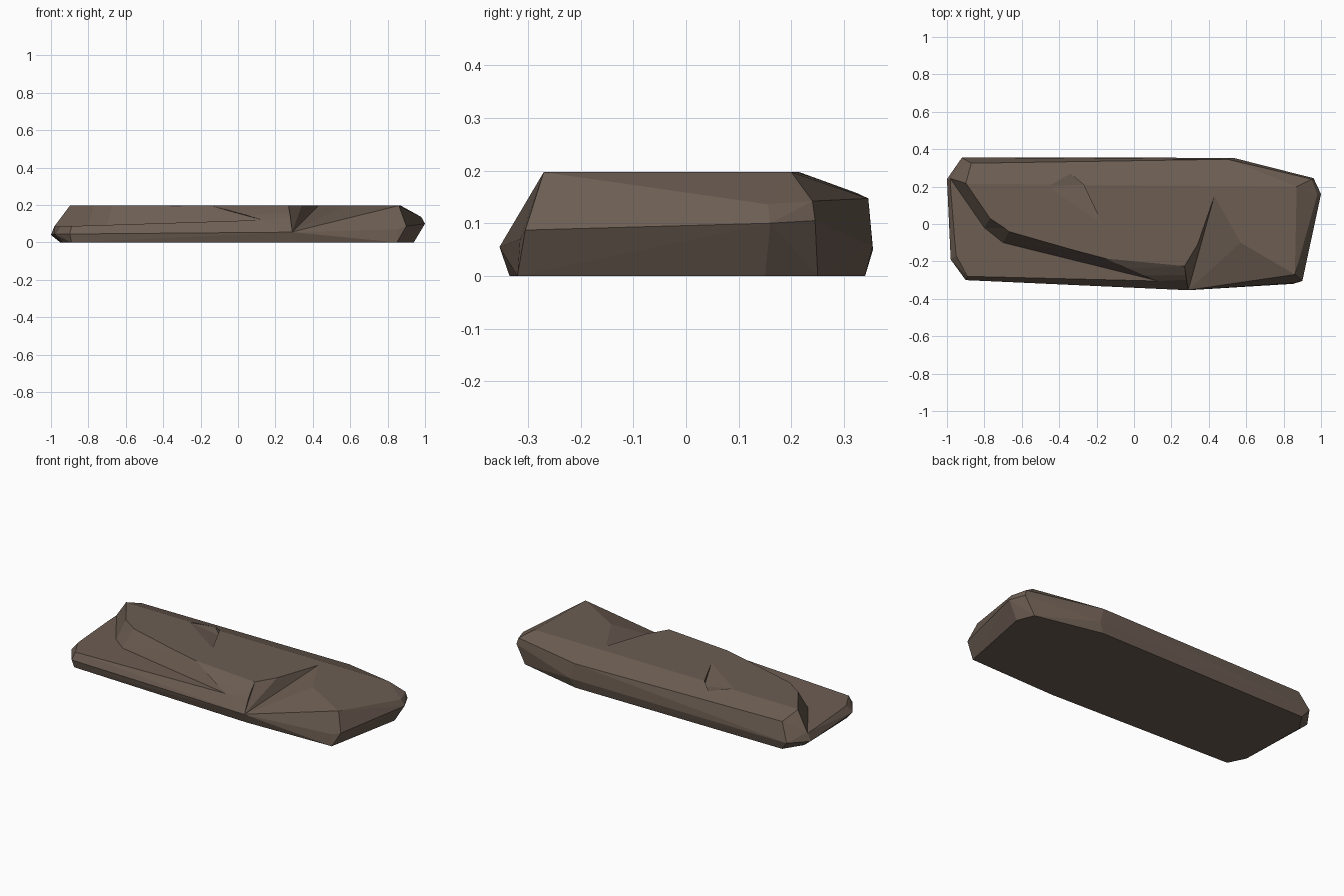
import bpy, bmesh
from mathutils import Vector

if "Cube" in bpy.data.objects:
    bpy.data.objects.remove(bpy.data.objects["Cube"])

rock = bpy.data.materials.new("brown_stone")
rock.diffuse_color = (0.15, 0.11, 0.085, 1)
rock.use_nodes = True
rock.node_tree.nodes["Principled BSDF"].inputs["Base Color"].default_value = rock.diffuse_color


def add_object(name, bm):
    bmesh.ops.recalc_face_normals(bm, faces=bm.faces)
    mesh = bpy.data.meshes.new(name)
    bm.to_mesh(mesh)
    bm.free()
    mesh.materials.append(rock)
    ob = bpy.data.objects.new(name, mesh)
    bpy.context.collection.objects.link(ob)
    return ob


def hull(name, points):
    bm = bmesh.new()
    for p in points:
        bm.verts.new(p)
    res = bmesh.ops.convex_hull(bm, input=bm.verts)
    loose = [v for v in bm.verts if not v.link_faces]
    bmesh.ops.delete(bm, geom=loose, context='VERTS')
    bmesh.ops.dissolve_limit(bm, angle_limit=0.01, verts=bm.verts, edges=bm.edges)
    return add_object(name, bm)


def loft(name, lower, upper):
    bm = bmesh.new()
    a = [bm.verts.new(p) for p in lower]
    b = [bm.verts.new(p) for p in upper]
    n = len(a)
    for i in range(n):
        j = (i + 1) % n
        bm.faces.new((a[i], a[j], b[j]))
        bm.faces.new((a[i], b[j], b[i]))
    bm.faces.new(a[::-1])
    bm.faces.new(b)
    bmesh.ops.triangulate(bm, faces=[f for f in bm.faces if len(f.verts) > 4])
    return add_object(name, bm)


def cut(target, cutter):
    cutter.hide_render = True
    mod = target.modifiers.new("chip", 'BOOLEAN')
    mod.operation = 'DIFFERENCE'
    mod.solver = 'EXACT'
    mod.object = cutter
    bpy.context.view_layer.objects.active = target
    bpy.ops.object.modifier_apply(modifier=mod.name)
    bpy.data.objects.remove(cutter)


def raised(points, z=0.5):
    return list(points) + [(p[0], p[1], z) for p in points]


# Slab body: footprint, widest rim, upper edge
foot = [(-0.88, 0.34), (0.5, 0.34), (0.9, 0.25), (0.94, 0.15), (0.85, -0.32),
        (0.29, -0.335), (-0.89, -0.29), (-0.94, -0.19), (-0.95, 0.23)]
rim = [(-0.92, 0.355, 0.05), (0.53, 0.354, 0.055), (0.96, 0.245, 0.105),
       (1.0, 0.16, 0.1), (0.9, -0.305, 0.087), (0.85, -0.315, 0.07),
       (0.29, -0.354, 0.055), (-0.9, -0.3, 0.045), (-0.98, -0.19, 0.045),
       (-1.0, 0.24, 0.04), (-0.98, 0.24, 0.09), (-0.95, -0.17, 0.086),
       (-0.89, -0.28, 0.087), (0.13, -0.305, 0.12)]
top = [(-0.87, 0.325, 0.157), (0.5, 0.346, 0.147), (0.95, 0.24, 0.142),
       (0.98, 0.155, 0.136), (-0.9, 0.215, 0.197), (0.87, 0.2, 0.197),
       (0.86, -0.27, 0.197), (0.27, -0.225, 0.197), (-0.15, -0.185, 0.197),
       (-0.67, -0.04, 0.197), (-0.77, 0.03, 0.197)]
slab = hull("stone_slab", [(x, y, 0) for x, y in foot] + rim + top)

# Low terrace along the front left, with a sloped wall behind it
wall_low = [(-1.06, 0.353), (-0.98, 0.24), (-0.8, -0.02), (-0.7, -0.1), (0.13, -0.305)]
wall_top = [(-0.98, 0.333), (-0.9, 0.22), (-0.77, 0.03), (-0.67, -0.04), (-0.15, -0.185)]
outer = [(0.1, -0.7), (-1.4, -0.7), (-1.4, 0.353)]
floor = lambda x: 0.087 + 0.032 * (x + 0.9)
low = [Vector((x, y, floor(x))) for x, y in wall_low]
high = [a.lerp(Vector((x, y, 0.197)), 1.3) for a, (x, y) in zip(low, wall_top)]
low += [Vector((x, y, floor(x))) for x, y in outer]
high += [Vector((x, y, 0.3)) for x, y in outer]
cut(slab, loft("terrace_cutter", low, high))

# Wedge notch at the front right
pit = (0.29, -0.354, 0.056)
bend, tip = (0.34, -0.11, 0.197), (0.43, 0.15, 0.197)
mid, corner, lip = (0.57, -0.1, 0.197), (0.86, -0.27, 0.197), (0.27, -0.225, 0.197)
cut(slab, hull("notch_cutter", raised([pit, bend, tip, mid])))
cut(slab, hull("notch_front_cutter", raised([pit, lip, bend, mid, corner])
               + [(0.3, -0.6, 0.5), (0.86, -0.6, 0.5)]))

# Small chip on the back edge of the top
cut(slab, hull("chip_cutter", raised([(-0.34, 0.27, 0.176), (-0.27, 0.21, 0.165),
                                      (-0.17, 0.0, 0.197), (-0.46, 0.2, 0.197)])))
